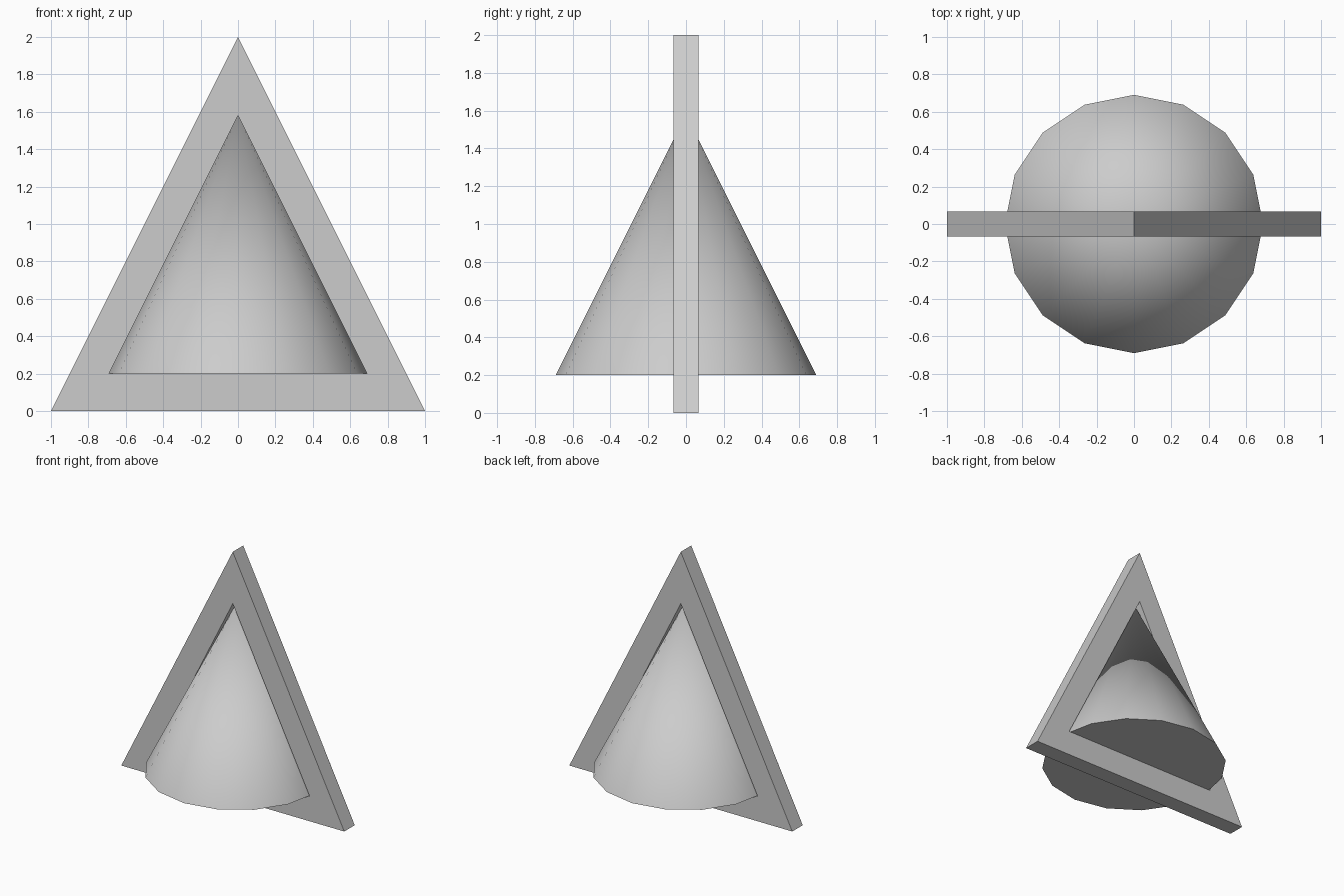
import bpy
import bmesh
import math
from mathutils import Matrix

cube = bpy.data.objects.get("Cube")
if cube:
    bpy.data.objects.remove(cube, do_unlink=True)

DEPTH = 0.134          # frame thickness
RADIUS = 0.69          # cone base and half width of the opening
BASE, TIP = 0.2, 1.58  # heights of the opening and the cone

# One plain grey for everything
grey = bpy.data.materials.new("light grey")
grey.use_nodes = True
colour = (0.604, 0.604, 0.604, 1)
grey.diffuse_color = colour
grey.node_tree.nodes["Principled BSDF"].inputs["Base Color"].default_value = colour


def make_object(name, bm):
    bmesh.ops.recalc_face_normals(bm, faces=bm.faces)
    mesh = bpy.data.meshes.new(name)
    bm.to_mesh(mesh)
    bm.free()
    mesh.materials.append(grey)
    obj = bpy.data.objects.new(name, mesh)
    bpy.context.collection.objects.link(obj)
    return obj


def triangle(bm, half_width, bottom, top, y):
    points = ((-half_width, bottom), (half_width, bottom), (0, top))
    return [bm.verts.new((x, y, z)) for x, z in points]


# Triangular frame: outer and inner loops, front and back, bridged in a ring
bm = bmesh.new()
loops = [triangle(bm, 1, 0, 2, -DEPTH / 2),
         triangle(bm, 1, 0, 2, DEPTH / 2),
         triangle(bm, RADIUS, BASE, TIP, DEPTH / 2),
         triangle(bm, RADIUS, BASE, TIP, -DEPTH / 2)]
for k, loop in enumerate(loops):
    following = loops[(k + 1) % 4]
    for i in range(3):
        j = (i + 1) % 3
        bm.faces.new((loop[i], loop[j], following[j], following[i]))
make_object("triangular_frame", bm)

# Sixteen-sided cone standing in the opening
bm = bmesh.new()
bmesh.ops.create_cone(bm, cap_ends=True, segments=16, radius1=RADIUS, radius2=0,
                      depth=TIP - BASE,
                      matrix=Matrix.Translation((0, 0, (BASE + TIP) / 2)))
bmesh.ops.remove_doubles(bm, verts=bm.verts, dist=0.0001)
cone = make_object("cone", bm)

bpy.ops.object.select_all(action='DESELECT')
cone.select_set(True)
bpy.context.view_layer.objects.active = cone
bpy.ops.object.shade_smooth_by_angle(angle=math.radians(30))
